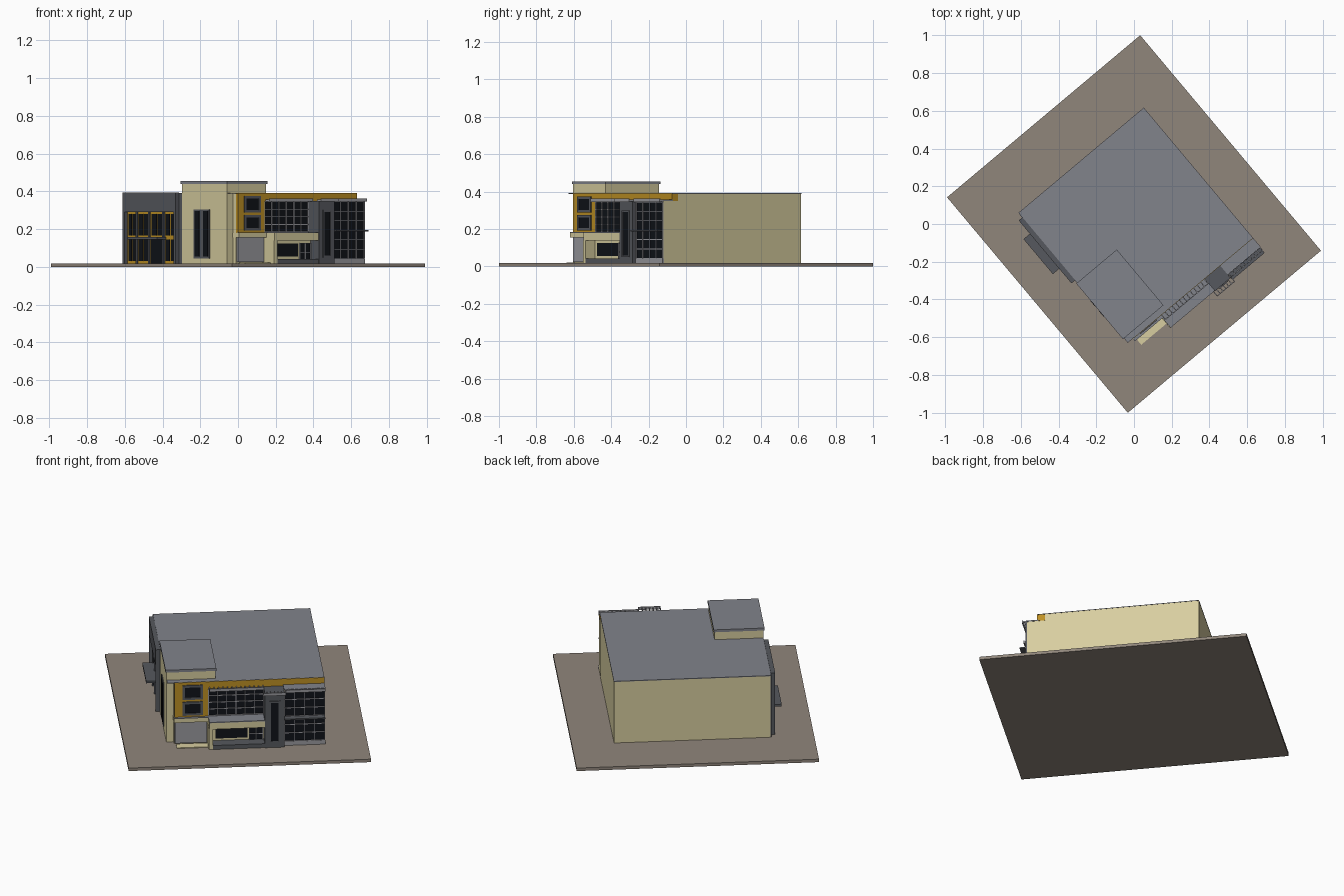
import bpy, bmesh, math
from mathutils import Matrix, Vector

TURN = math.radians(40)   # the whole site is turned on plan


def material(name, rgb):
    m = bpy.data.materials.new(name)
    m.diffuse_color = [c ** 2.2 for c in rgb] + [1]
    return m


TAN = material("tan_render", (0.84, 0.80, 0.62))
GOLD = material("gold_panel", (0.74, 0.56, 0.16))
DARK = material("dark_grey_cladding", (0.34, 0.35, 0.37))
GREY = material("light_grey", (0.60, 0.60, 0.62))
ROOF = material("roof_grey", (0.50, 0.51, 0.54))
GLASS = material("dark_glass", (0.09, 0.10, 0.12))
PAVE = material("paving", (0.56, 0.52, 0.48))


def boxes(name, mat, *specs):
    """One object from boxes given as u0, u1, v0, v1, z0, z1 in the turned frame."""
    bm = bmesh.new()
    for u0, u1, v0, v1, z0, z1 in specs:
        centre = Vector(((u0 + u1) / 2, (v0 + v1) / 2, (z0 + z1) / 2))
        size = Matrix.Diagonal((u1 - u0, v1 - v0, z1 - z0, 1))
        bmesh.ops.create_cube(bm, size=1, matrix=Matrix.Translation(centre) @ size)
    me = bpy.data.meshes.new(name)
    bm.to_mesh(me)
    bm.free()
    me.materials.append(mat)
    ob = bpy.data.objects.new(name, me)
    ob.rotation_euler.z = TURN
    bpy.context.collection.objects.link(ob)
    return ob


def front_grid(name, u0, u1, z0, z1, v, cols, rows, mat=GREY, t=0.004, depth=0.006):
    """Glazing bars on a street-facing pane lying at v."""
    bars = []
    for i in range(cols + 1):
        u = u0 + (u1 - u0) * i / cols
        bars.append((u - t / 2, u + t / 2, v - depth, v, z0, z1))
    for j in range(rows + 1):
        z = z0 + (z1 - z0) * j / rows
        bars.append((u0, u1, v - depth * 0.9, v, z - t / 2, z + t / 2))
    boxes(name, mat, *bars)


def front_window(name, u0, u1, z0, z1, v, border=0.01):
    """Raised frame ring with a recessed pane."""
    boxes(name + "_frame", DARK,
          (u0, u0 + border, v - 0.006, v, z0, z1), (u1 - border, u1, v - 0.006, v, z0, z1),
          (u0 + border, u1 - border, v - 0.006, v, z0, z0 + border),
          (u0 + border, u1 - border, v - 0.006, v, z1 - border, z1))
    boxes(name + "_pane", GLASS,
          (u0 + border, u1 - border, v - 0.002, v, z0 + border, z1 - border))


G = 0.018  # paving level

# Site slab, main hall and roof
boxes("paving_slab", PAVE, (-0.668, 0.668, -0.745, 0.745, 0, G))
boxes("main_hall", TAN, (-0.428, 0.435, -0.42, 0.438, G, 0.388))
boxes("main_roof", ROOF, (-0.43, 0.436, -0.461, 0.439, 0.388, 0.392))

# Corner tower
boxes("tower", TAN, (-0.432, -0.162, -0.425, -0.052, G, 0.44))
boxes("tower_cap", ROOF, (-0.437, -0.157, -0.43, -0.045, 0.44, 0.455))
boxes("tower_window_frame", DARK, (-0.437, -0.432, -0.283, -0.155, 0.045, 0.305))
boxes("tower_window_panes", GLASS,
      *[(-0.439, -0.436, v, v + 0.038, 0.055, 0.295) for v in (-0.273, -0.203)])

# Gold box and parapet band on the street side
boxes("gold_box_backing", TAN, (-0.392, -0.205, -0.45, -0.42, G, 0.388))
boxes("gold_box", GOLD, (-0.39, -0.205, -0.463, -0.45, 0.18, 0.391))
boxes("gold_parapet", GOLD, (-0.205, 0.435, -0.463, -0.42, 0.35, 0.391))
for i, (z0, z1) in enumerate(((0.193, 0.275), (0.288, 0.375))):
    front_window("gold_box_window_%d" % i, -0.347, -0.235, z0, z1, -0.463, 0.013)

# Panel and ramp under the gold box
boxes("lower_grey_panel", GREY, (-0.388, -0.21, -0.463, -0.45, 0.025, 0.158))
boxes("entry_ramp", TAN, (-0.382, -0.204, -0.515, -0.463, G, 0.022))

# Canopy block in the middle of the street side
boxes("canopy", TAN, (-0.395, -0.205, -0.478, -0.42, 0.156, 0.18),
      (-0.205, 0.11, -0.545, -0.42, 0.14, 0.178))
boxes("canopy_top", ROOF, (-0.395, -0.205, -0.479, -0.463, 0.18, 0.183),
      (-0.205, 0.11, -0.546, -0.455, 0.178, 0.183))
boxes("canopy_end_wall", TAN, (-0.208, -0.185, -0.545, -0.42, G, 0.14))
boxes("ground_floor_wall", TAN, (-0.185, 0.11, -0.48, -0.42, G, 0.14))
boxes("ground_floor_glass", GLASS, (-0.165, 0.01, -0.483, -0.48, 0.055, 0.125),
      (0.02, 0.095, -0.483, -0.48, 0.03, 0.125))
front_grid("ground_floor_bars", 0.02, 0.095, 0.03, 0.125, -0.482, 2, 2)
boxes("planter_base", DARK, (-0.185, 0.10, -0.545, -0.48, G, 0.042))

# Upper curtain wall
boxes("upper_glass", GLASS, (-0.205, 0.105, -0.457, -0.42, 0.18, 0.35))
front_grid("upper_glass_bars", -0.203, 0.10, 0.185, 0.345, -0.457, 6, 4)

# Pillar with tall window
boxes("pillar", DARK, (0.10, 0.208, -0.548, -0.42, G, 0.35))
front_window("pillar_window", 0.125, 0.185, 0.05, 0.30, -0.548, 0.009)

# Glazed end bay with mid-height sunshade
boxes("end_bay", TAN, (0.208, 0.434, -0.52, -0.42, G, 0.35))
boxes("end_bay_roof", ROOF, (0.208, 0.436, -0.525, -0.455, 0.35, 0.357))
boxes("end_bay_glass", GLASS, (0.212, 0.432, -0.523, -0.52, 0.043, 0.345))
front_grid("end_bay_bars", 0.212, 0.432, 0.043, 0.345, -0.522, 4, 6)
boxes("end_bay_plinth", GREY, (0.208, 0.435, -0.528, -0.52, G, 0.042))
boxes("end_bay_sunshade", DARK, (0.209, 0.432, -0.562, -0.522, 0.186, 0.194))

# Slatted sunshades along the top
for name, u0, u1, v0, v1, n in (("middle", -0.20, 0.10, -0.497, -0.46, 12),
                                ("pillar", 0.09, 0.215, -0.578, -0.545, 6),
                                ("end_bay", 0.215, 0.434, -0.548, -0.52, 9)):
    slats = [(u0, u1, v0, v0 + 0.005, 0.345, 0.362)]
    for i in range(n + 1):
        u = u0 + (u1 - u0 - 0.005) * i / n
        slats.append((u, u + 0.005, v0 + 0.005, v1, 0.347, 0.358))
    boxes(name + "_top_slats", GREY, *slats)

# Side entrance: dark cladding, portal frame, gold wall with glazing
boxes("side_cladding", DARK, (-0.432, -0.42, -0.052, 0.436, G, 0.39))
boxes("side_portal", DARK, (-0.456, -0.432, -0.028, 0.407, 0.29, 0.393),
      (-0.456, -0.432, -0.028, -0.012, G, 0.29), (-0.456, -0.432, 0.391, 0.407, G, 0.29))
boxes("side_gold_wall", GOLD, (-0.436, -0.432, -0.012, 0.391, G, 0.29))
panes = []
for v0, v1 in ((0.0, 0.03), (0.04, 0.075), (0.10, 0.14), (0.15, 0.19),
               (0.215, 0.25), (0.26, 0.295), (0.32, 0.345), (0.355, 0.38)):
    panes.append((-0.439, -0.436, v0, v1, 0.165, 0.28))
    if not 0.09 < v0 < 0.2:
        panes.append((-0.439, -0.436, v0, v1, 0.03, 0.145))
panes.append((-0.439, -0.436, 0.095, 0.195, G, 0.145))
boxes("side_glazing", GLASS, *panes)
boxes("side_posts", DARK,
      *[(-0.446, -0.436, v, v + 0.01, G, 0.29) for v in (0.083, 0.2, 0.303)])
boxes("side_canopy", DARK, (-0.50, -0.436, 0.073, 0.315, 0.145, 0.158))
